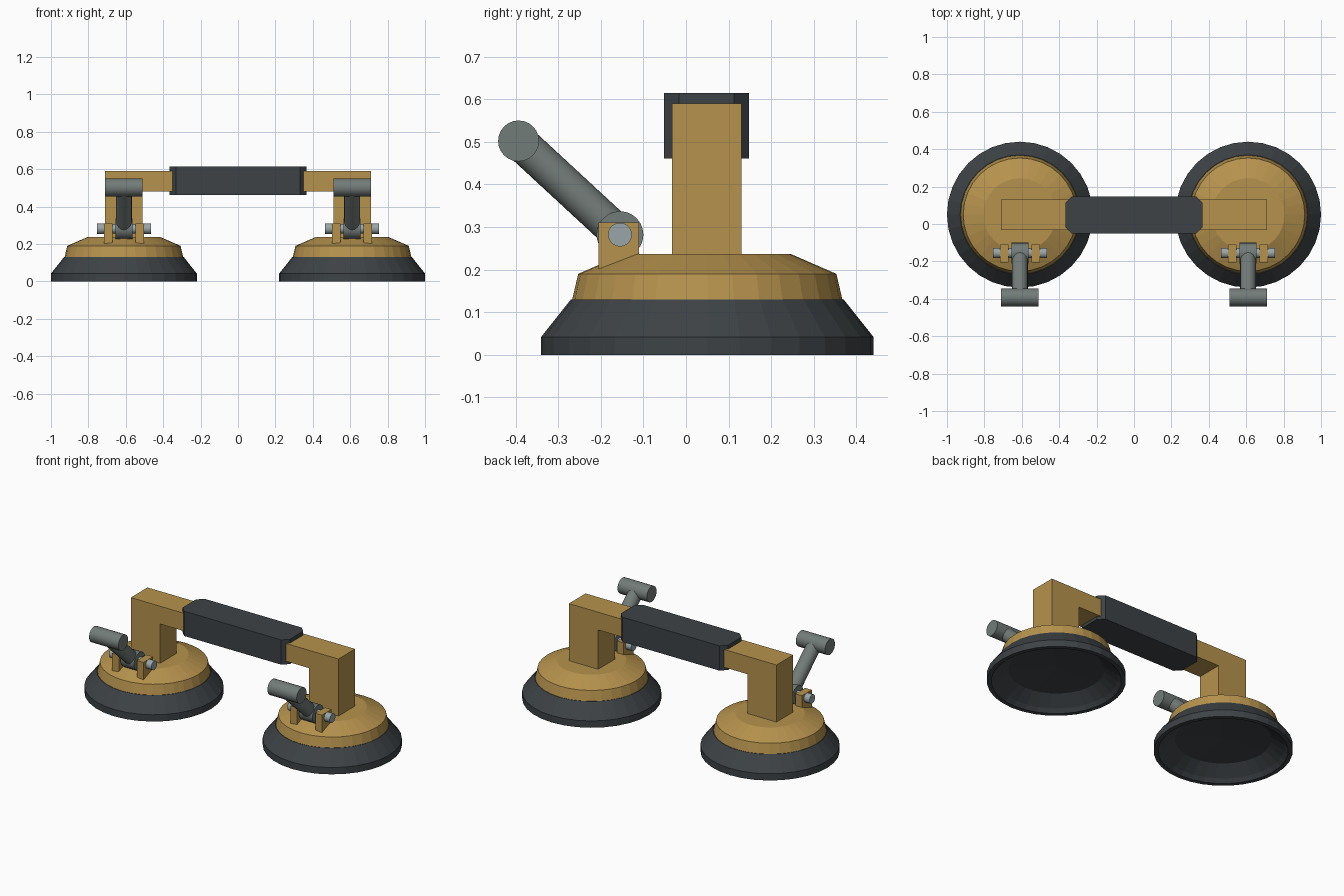
import bpy, bmesh, math
from mathutils import Vector, Matrix

if "Cube" in bpy.data.objects:
    bpy.data.objects.remove(bpy.data.objects["Cube"])


def material(name, rgb):
    m = bpy.data.materials.new(name)
    m.diffuse_color = (*rgb, 1)
    m.use_nodes = True
    m.node_tree.nodes["Principled BSDF"].inputs["Base Color"].default_value = m.diffuse_color
    return m


BRASS = material("ochre_metal", (0.47, 0.29, 0.075))
RUBBER = material("dark_rubber", (0.047, 0.055, 0.06))
STEEL = material("grey_steel", (0.17, 0.2, 0.19))
BOLT = material("pale_steel", (0.32, 0.38, 0.4))


def finish(bm, name, mat, smooth=None):
    bmesh.ops.recalc_face_normals(bm, faces=bm.faces)
    mesh = bpy.data.meshes.new(name)
    bm.to_mesh(mesh)
    bm.free()
    mesh.materials.append(mat)
    ob = bpy.data.objects.new(name, mesh)
    bpy.context.collection.objects.link(ob)
    if smooth:
        bpy.ops.object.select_all(action='DESELECT')
        ob.select_set(True)
        bpy.context.view_layer.objects.active = ob
        bpy.ops.object.shade_smooth_by_angle(angle=math.radians(smooth))
    return ob


def lathe(name, profile, x, y, mat, sides=32):
    bm = bmesh.new()
    vs = [bm.verts.new((r, 0, z)) for r, z in profile]
    edges = [bm.edges.new(p) for p in zip(vs, vs[1:])]
    bmesh.ops.spin(bm, geom=vs + edges, axis=(0, 0, 1), cent=(0, 0, 0),
                   angle=2 * math.pi, steps=sides)
    bmesh.ops.remove_doubles(bm, verts=bm.verts, dist=1e-4)
    bmesh.ops.translate(bm, verts=bm.verts, vec=(x, y, 0))
    return finish(bm, name, mat)


def rod(name, a, b, radius, mat, sides=20):
    a, b = Vector(a), Vector(b)
    bm = bmesh.new()
    turn = (b - a).to_track_quat('Z', 'Y').to_matrix().to_4x4()
    bmesh.ops.create_cone(bm, cap_ends=True, segments=sides, radius1=radius,
                          radius2=radius, depth=(b - a).length,
                          matrix=Matrix.Translation((a + b) / 2) @ turn)
    return finish(bm, name, mat, 25)


def prism(name, outline, direction, mat):
    """Extrude a closed outline of 3D points along a vector."""
    bm = bmesh.new()
    face = bm.faces.new([bm.verts.new(p) for p in outline])
    out = bmesh.ops.extrude_face_region(bm, geom=[face], use_keep_orig=True)
    moved = [g for g in out["geom"] if isinstance(g, bmesh.types.BMVert)]
    bmesh.ops.translate(bm, verts=moved, vec=direction)
    return finish(bm, name, mat)


CX, CY = 0.61, 0.05          # cup centre
PY, PZ = -0.155, 0.282       # lever pivot
HY, HZ = -0.393, 0.502       # lever handle

for side, s in (("left", -1), ("right", 1)):
    x = s * CX
    # Hollow rubber cup and stepped metal cap
    lathe(side + "_suction_cup",
          [(0, 0.125), (0.32, 0.13), (0.39, 0.042), (0.39, 0), (0.365, 0),
           (0.345, 0.022), (0.27, 0.075), (0, 0.09)], x, CY, RUBBER)
    lathe(side + "_cup_cap",
          [(0, 0.12), (0.317, 0.12), (0.317, 0.13), (0.303, 0.19),
           (0.195, 0.237), (0, 0.237)], x, CY, BRASS)

    # L-shaped handle bracket
    shape = [(0.71, 0.22), (0.71, 0.59), (0.34, 0.59), (0.34, 0.48),
             (0.51, 0.48), (0.51, 0.22)]
    prism(side + "_handle_bracket", [(s * px, -0.033, pz) for px, pz in shape],
          (0, 0.163, 0), BRASS)

    # Pivot lugs with bottoms following the cap slope, and bolt heads
    for tag, k in (("outer", s), ("inner", -s)):
        lug = [(-0.205, 0.195), (-0.205, 0.31), (-0.11, 0.31), (-0.11, 0.225)]
        prism(f"{side}_{tag}_lug", [(x + k * 0.062, y, z) for y, z in lug],
              (k * 0.045, 0, 0), BRASS)
        rod(f"{side}_{tag}_bolt_head", (x + k * 0.106, PY, PZ),
            (x + k * 0.145, PY, PZ), 0.028, BOLT)
    rod(side + "_pivot_pin", (x - 0.11, PY, PZ), (x + 0.11, PY, PZ), 0.026, BOLT)

    # Release lever: hub, arm and cross grip
    rod(side + "_lever_hub", (x - 0.046, PY, PZ), (x + 0.046, PY, PZ), 0.055, STEEL, 24)
    rod(side + "_lever_arm", (x, PY, PZ), (x, HY, HZ), 0.042, STEEL)
    rod(side + "_lever_grip", (x - 0.1, HY, HZ), (x + 0.1, HY, HZ), 0.048, STEEL, 24)

# Rubber hand grip with chamfered corners
gx, gy, c, mid = 0.367, 0.1, 0.035, 0.048
plan = [(gx, gy - c), (gx - c, gy), (c - gx, gy), (-gx, gy - c),
        (-gx, c - gy), (c - gx, -gy), (gx - c, -gy), (gx, c - gy)]
prism("hand_grip", [(px, py + mid, 0.461) for px, py in plan], (0, 0, 0.153), RUBBER)
